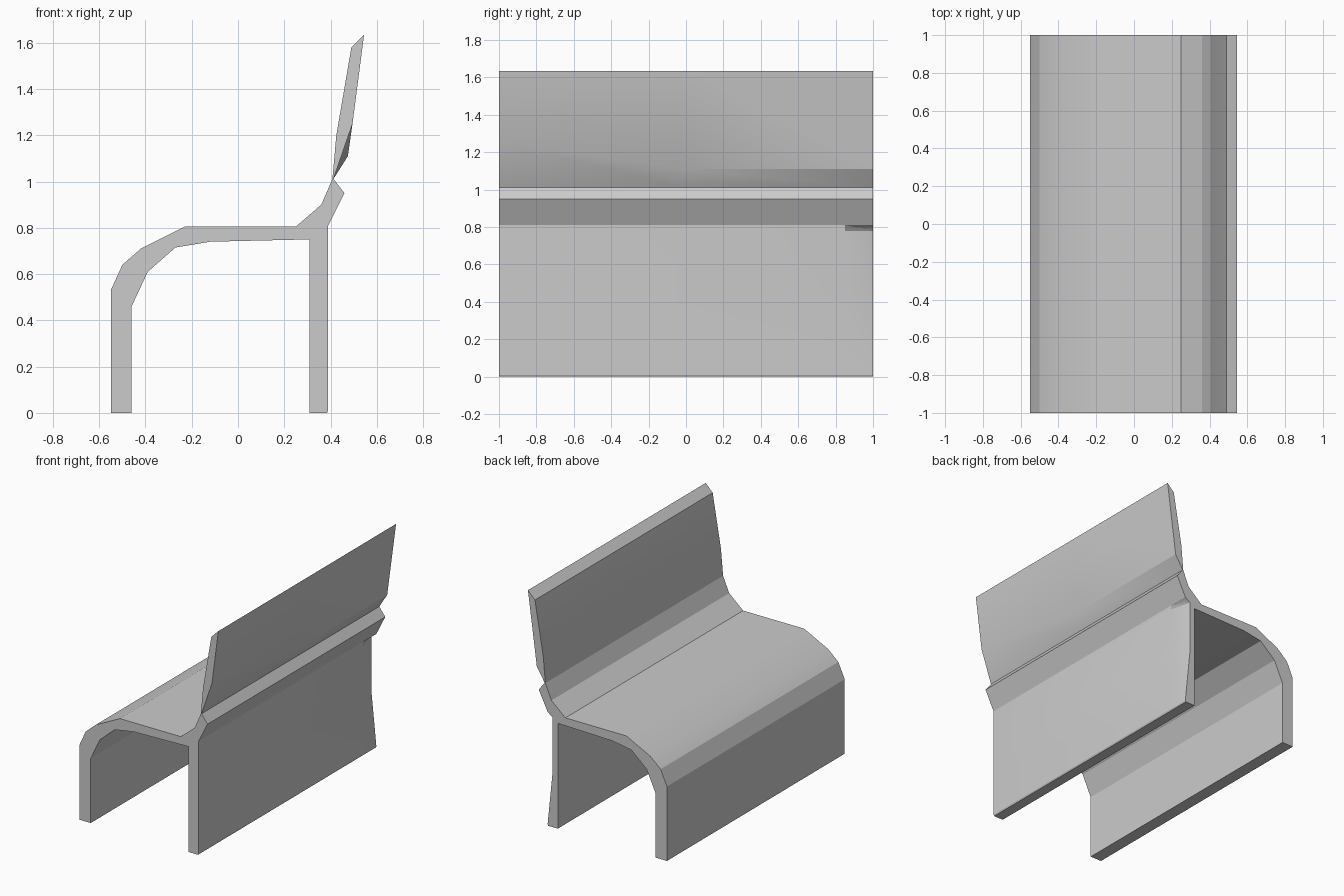
import bpy, bmesh

if "Cube" in bpy.data.objects:
    bpy.data.objects.remove(bpy.data.objects["Cube"])

# Single painted finish
grey = bpy.data.materials.new("light grey")
grey.use_nodes = True
colour = (0.6, 0.6, 0.6, 1)
grey.diffuse_color = colour
grey.node_tree.nodes["Principled BSDF"].inputs["Base Color"].default_value = colour


def sweep(name, section, stations):
    """Skin a closed x-z section along the bench's length."""
    bm = bmesh.new()
    rings = [[bm.verts.new((x, y, z)) for x, z in section(y)] for y in stations]
    for a, b in zip(rings, rings[1:]):
        for i in range(len(a)):
            j = (i + 1) % len(a)
            bm.faces.new((a[i], a[j], b[j], b[i]))
    bm.faces.new(rings[0])
    bm.faces.new(rings[-1])
    bmesh.ops.recalc_face_normals(bm, faces=bm.faces)
    mesh = bpy.data.meshes.new(name)
    bm.to_mesh(mesh)
    bm.free()
    mesh.materials.append(grey)
    obj = bpy.data.objects.new(name, mesh)
    bpy.context.collection.objects.link(obj)
    bpy.ops.object.select_all(action='DESELECT')
    obj.select_set(True)
    bpy.context.view_layer.objects.active = obj
    bpy.ops.object.shade_smooth_by_angle(angle=0.4)
    return obj


# Front panel, rounded knee, flat seat and the flare into the backrest
def seat_section(y):
    return [(-0.55, 0), (-0.55, 0.53), (-0.5, 0.64), (-0.42, 0.71),
            (-0.23, 0.805), (0.25, 0.805), (0.36, 0.9), (0.41, 1.015),
            (0.46, 0.95), (0.39, 0.81), (0.31, 0.75), (-0.12, 0.74),
            (-0.27, 0.715), (-0.39, 0.61), (-0.46, 0.46), (-0.46, 0)]


# Rear panel, pinched in at the far end
def rear_section(y):
    pinch = 0.04 if y == 1 else 0
    return [(0.31, 0), (0.31, 0.75), (0.39, 0.81), (0.39 - pinch, 0.78),
            (0.39 - pinch, 0.4), (0.39, 0.01), (0.385, 0)]


# Backrest, whose lower rear ridge climbs towards the near end
def back_section(y):
    rise = max(0, -y)
    return [(0.408, 1.01), (0.425, 1.2), (0.49, 1.58), (0.545, 1.635),
            (0.475 + 0.02 * rise, 1.11 + 0.14 * rise), (0.412, 1.01)]


sweep("seat_shell", seat_section, (-1, 1))
sweep("rear_panel", rear_section, (-1, 0.85, 1))
sweep("backrest", back_section, (-1, 0, 1))
